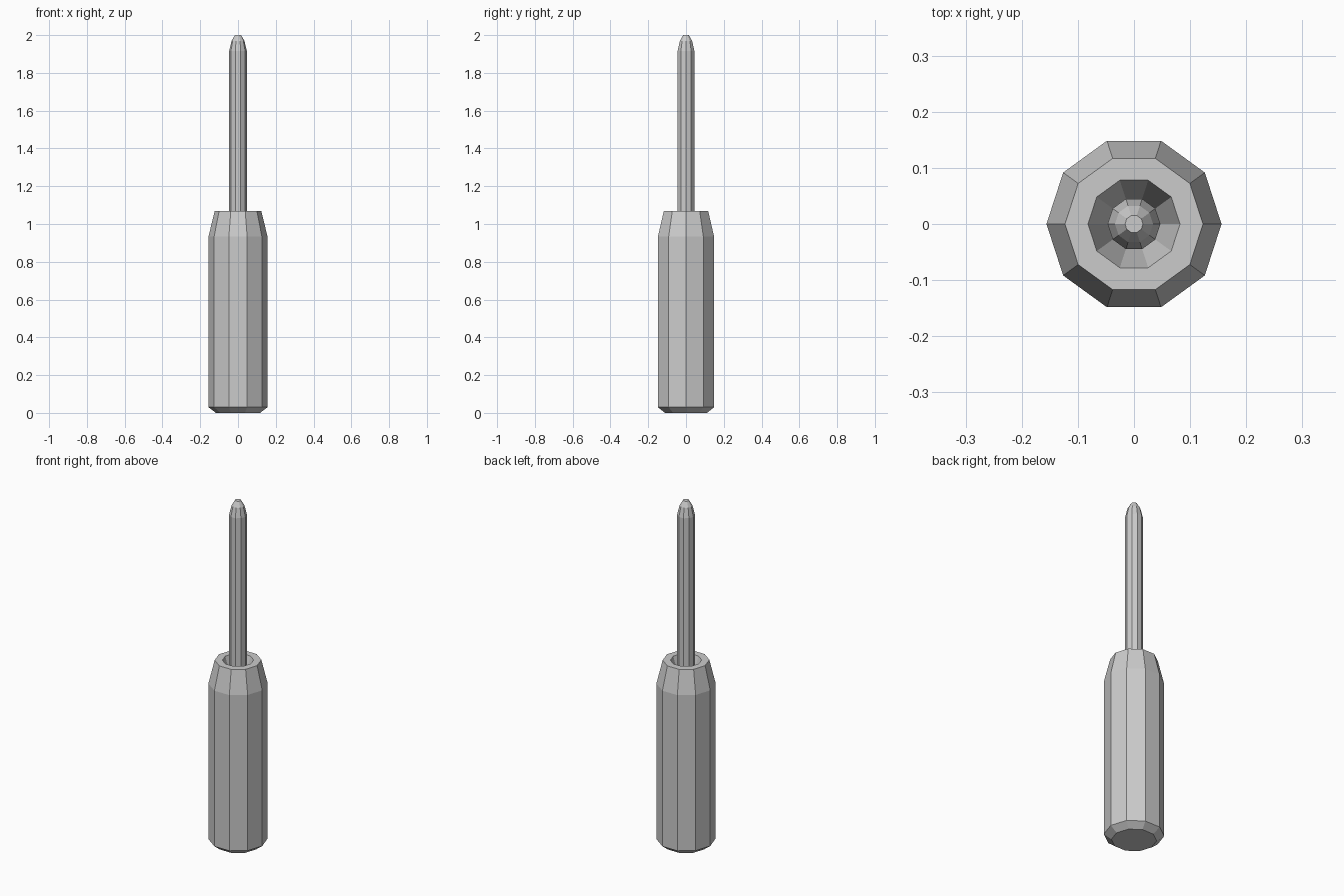
import bpy, bmesh, math

if "Cube" in bpy.data.objects:
    bpy.data.objects.remove(bpy.data.objects["Cube"])

SIDES = 10


def lathe(name, profile, cap_start=True, cap_end=True):
    """Flat-faced revolve of (radius, z) points around the z axis."""
    bm = bmesh.new()
    rings = []
    for r, z in profile:
        rings.append([bm.verts.new((r * math.cos(2 * math.pi * i / SIDES),
                                    r * math.sin(2 * math.pi * i / SIDES), z))
                      for i in range(SIDES)])
    for a, b in zip(rings, rings[1:]):
        for i in range(SIDES):
            j = (i + 1) % SIDES
            bm.faces.new((a[i], a[j], b[j], b[i]))
    if cap_start:
        bm.faces.new(rings[0][::-1])
    if cap_end:
        bm.faces.new(rings[-1])
    mesh = bpy.data.meshes.new(name)
    bm.to_mesh(mesh)
    bm.free()
    obj = bpy.data.objects.new(name, mesh)
    bpy.context.collection.objects.link(obj)
    return obj


# Handle: chamfered base, straight grip, tapered collar, funnel-shaped socket
lathe("handle", [(0.117, 0), (0.156, 0.03), (0.156, 0.935), (0.123, 1.07),
                 (0.082, 1.07), (0.047, 0.96)], cap_end=False)

# Shaft: rises from the socket and ends in a blunt rounded tip
lathe("shaft", [(0.047, 0.96), (0.047, 1.915), (0.034, 1.97), (0.016, 2.0)],
      cap_start=False)
